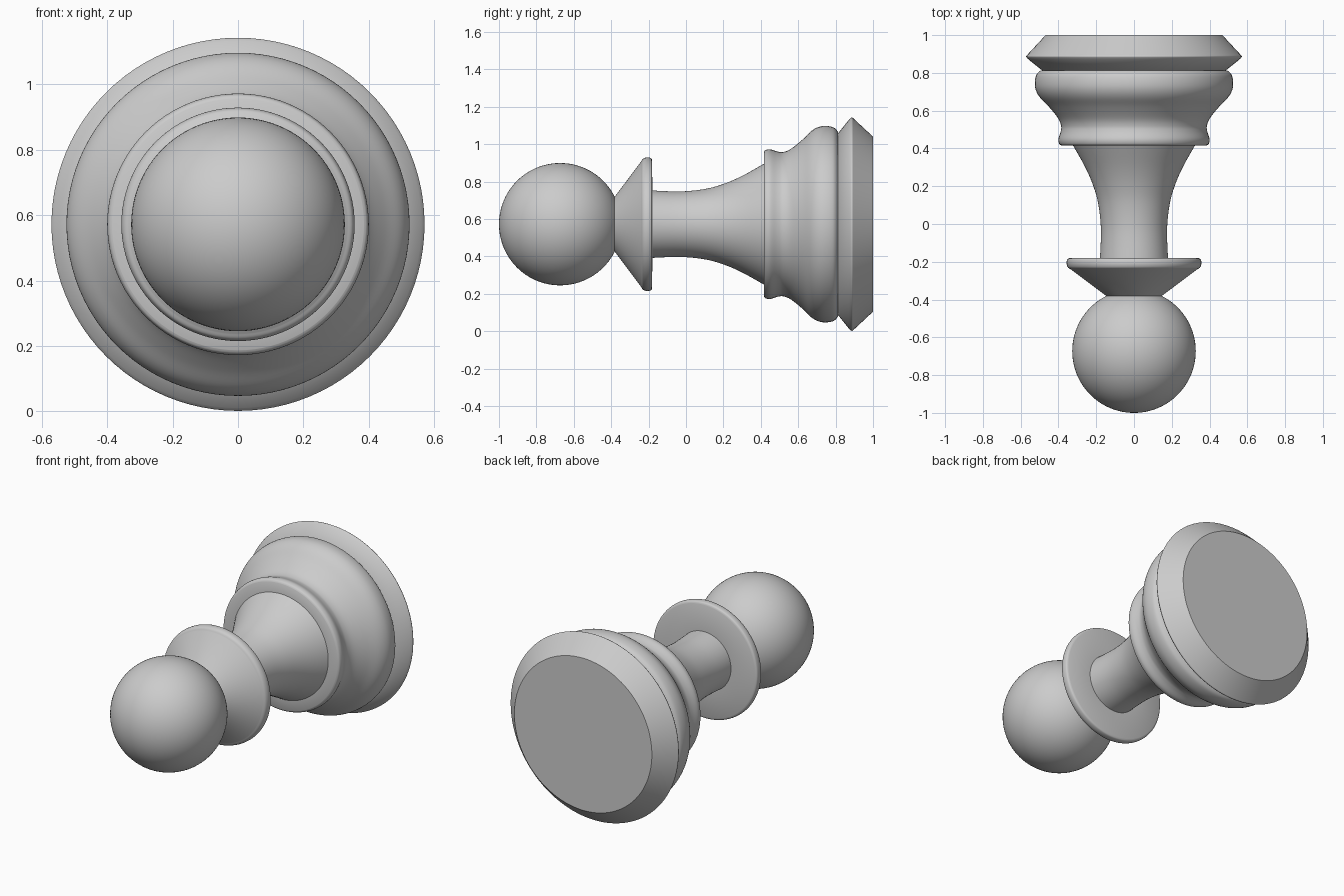
import bpy, bmesh, math

if "Cube" in bpy.data.objects:
    bpy.data.objects.remove(bpy.data.objects["Cube"])

AXIS_Z = 0.572   # height of the turning axis (piece lies along y)
SEGMENTS = 96


def smooth_profile(pts, steps=5):
    """Catmull-Rom curve through (radius, y) points."""
    p = [pts[0]] + pts + [pts[-1]]
    out = []
    for i in range(1, len(p) - 2):
        a, b, c, d = p[i - 1:i + 3]
        for s in range(steps):
            t = s / steps
            out.append(tuple(
                0.5 * (2 * b[k] + (c[k] - a[k]) * t
                       + (2 * a[k] - 5 * b[k] + 4 * c[k] - d[k]) * t * t
                       + (3 * b[k] - a[k] - 3 * c[k] + d[k]) * t ** 3)
                for k in (0, 1)))
    return out + [pts[-1]]


def lathe(name, profile):
    """Spin a (radius, y) profile round the y axis and close both ends."""
    bm = bmesh.new()
    rings = []
    for r, y in profile:
        rings.append([bm.verts.new((r * math.cos(a), y, AXIS_Z + r * math.sin(a)))
                      for a in (2 * math.pi * i / SEGMENTS for i in range(SEGMENTS))])
    for lo, hi in zip(rings, rings[1:]):
        for i in range(SEGMENTS):
            j = (i + 1) % SEGMENTS
            bm.faces.new((lo[i], lo[j], hi[j], hi[i]))
    bm.faces.new(rings[0])
    bm.faces.new(rings[-1])
    bmesh.ops.recalc_face_normals(bm, faces=bm.faces)
    mesh = bpy.data.meshes.new(name)
    bm.to_mesh(mesh)
    bm.free()
    obj = bpy.data.objects.new(name, mesh)
    bpy.context.collection.objects.link(obj)
    bpy.ops.object.select_all(action='DESELECT')
    obj.select_set(True)
    bpy.context.view_layer.objects.active = obj
    bpy.ops.object.shade_smooth_by_angle(angle=math.radians(35))
    return obj


# Ball head
bpy.ops.mesh.primitive_uv_sphere_add(segments=SEGMENTS, ring_count=48, radius=0.327,
                                     location=(0, -0.673, AXIS_Z),
                                     rotation=(math.pi / 2, 0, 0))
head = bpy.context.object
head.name = "head"
bpy.ops.object.shade_smooth()

# Flared collar with a rounded rim, continuing into the concave stem
rim = smooth_profile([(0.335, -0.24), (0.35, -0.23), (0.357, -0.21),
                      (0.354, -0.188), (0.343, -0.181)])
stem = smooth_profile([(0.18, -0.18), (0.175, -0.03), (0.188, 0.1),
                       (0.215, 0.2), (0.258, 0.3), (0.325, 0.42)])
lathe("collar_and_stem", [(0.135, -0.39)] + rim + stem)

# Moulded base: bead, cove and bulge
moulding = smooth_profile([(0.385, 0.416), (0.396, 0.425), (0.4, 0.45), (0.388, 0.49),
                           (0.386, 0.52), (0.402, 0.56), (0.45, 0.62), (0.498, 0.67),
                           (0.52, 0.71), (0.525, 0.75), (0.517, 0.79), (0.495, 0.812)])
lathe("base_moulding", [(0.3, 0.416)] + moulding + [(0.46, 0.82)])

# Bevelled foot
foot = smooth_profile([(0.562, 0.874), (0.571, 0.887), (0.562, 0.899)])
lathe("foot", [(0.46, 0.81), (0.485, 0.812)] + foot + [(0.468, 1.0)])
